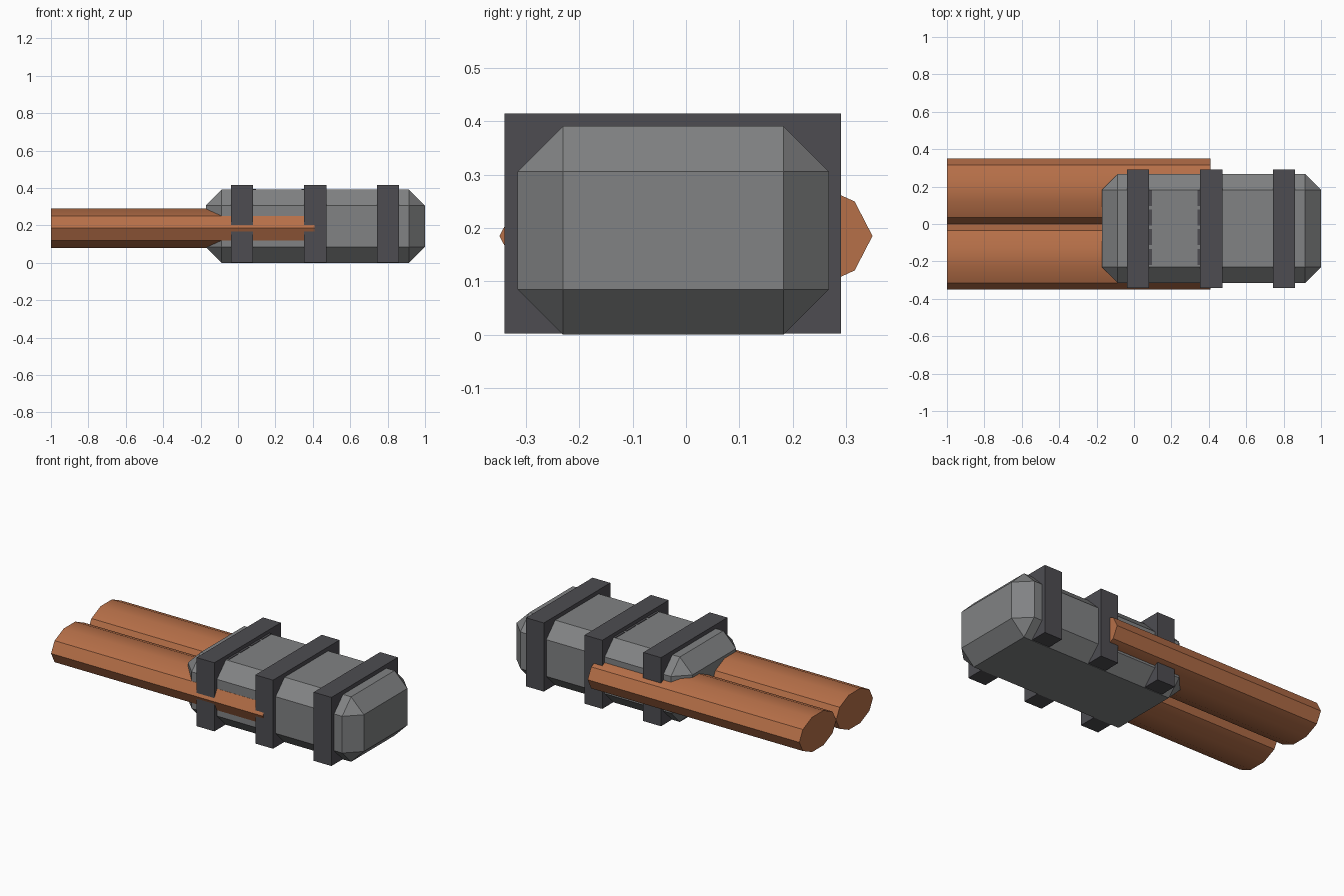
import bpy, math

if "Cube" in bpy.data.objects:
    bpy.data.objects.remove(bpy.data.objects["Cube"])


def material(name, rgb):
    m = bpy.data.materials.new(name)
    m.diffuse_color = (*rgb, 1)
    m.use_nodes = True
    m.node_tree.nodes["Principled BSDF"].inputs["Base Color"].default_value = m.diffuse_color
    return m


GREY = material("body grey", (0.22, 0.225, 0.23))
DARK = material("band dark grey", (0.075, 0.073, 0.083))
COPPER = material("copper", (0.47, 0.16, 0.065))


def box(name, lo, hi, mat, bevel=0):
    """Axis-aligned box between two corners, with optional flat chamfers."""
    bpy.ops.mesh.primitive_cube_add(size=1, location=[(a + b) / 2 for a, b in zip(lo, hi)])
    o = bpy.context.object
    o.name = name
    o.scale = [b - a for a, b in zip(lo, hi)]
    bpy.ops.object.transform_apply(location=False, rotation=False, scale=True)
    o.data.materials.append(mat)
    if bevel:
        mod = o.modifiers.new("chamfer", 'BEVEL')
        mod.width = bevel
        mod.segments = 1
        mod.limit_method = 'NONE'
    return o


# Chamfered main housing
box("housing", (-0.172, -0.316, 0), (1.0, 0.268, 0.391), GREY, 0.085)

# Three clamping bands around the housing
for i, x in enumerate((-0.037, 0.354, 0.743)):
    box(f"band_{i + 1}", (x, -0.341, 0.002), (x + 0.118, 0.291, 0.415), DARK)

# Short dark seam strips beside the first two bands
for side, x in (("left", 0.08), ("right", 0.34)):
    for i in range(4):
        y = -0.218 + 0.105 * i
        box(f"seam_{side}_{i + 1}", (x, y, 0.388), (x + 0.015, y + 0.085, 0.394), DARK)

# Two flattened ten-sided barrels
for side, y in (("front", -0.175), ("back", 0.175)):
    bpy.ops.mesh.primitive_cylinder_add(vertices=10, radius=1, depth=1.41,
                                        location=(-0.295, y, 0.185))
    barrel = bpy.context.object
    barrel.name = f"barrel_{side}"
    barrel.rotation_euler = (0, math.pi / 2, 0)
    # local x becomes height, local y keeps the corner on the side
    barrel.scale = (0.11, 0.175, 1)
    bpy.ops.object.transform_apply(location=False, rotation=True, scale=True)
    barrel.data.materials.append(COPPER)
    bpy.ops.object.shade_smooth_by_angle(angle=math.radians(30))
